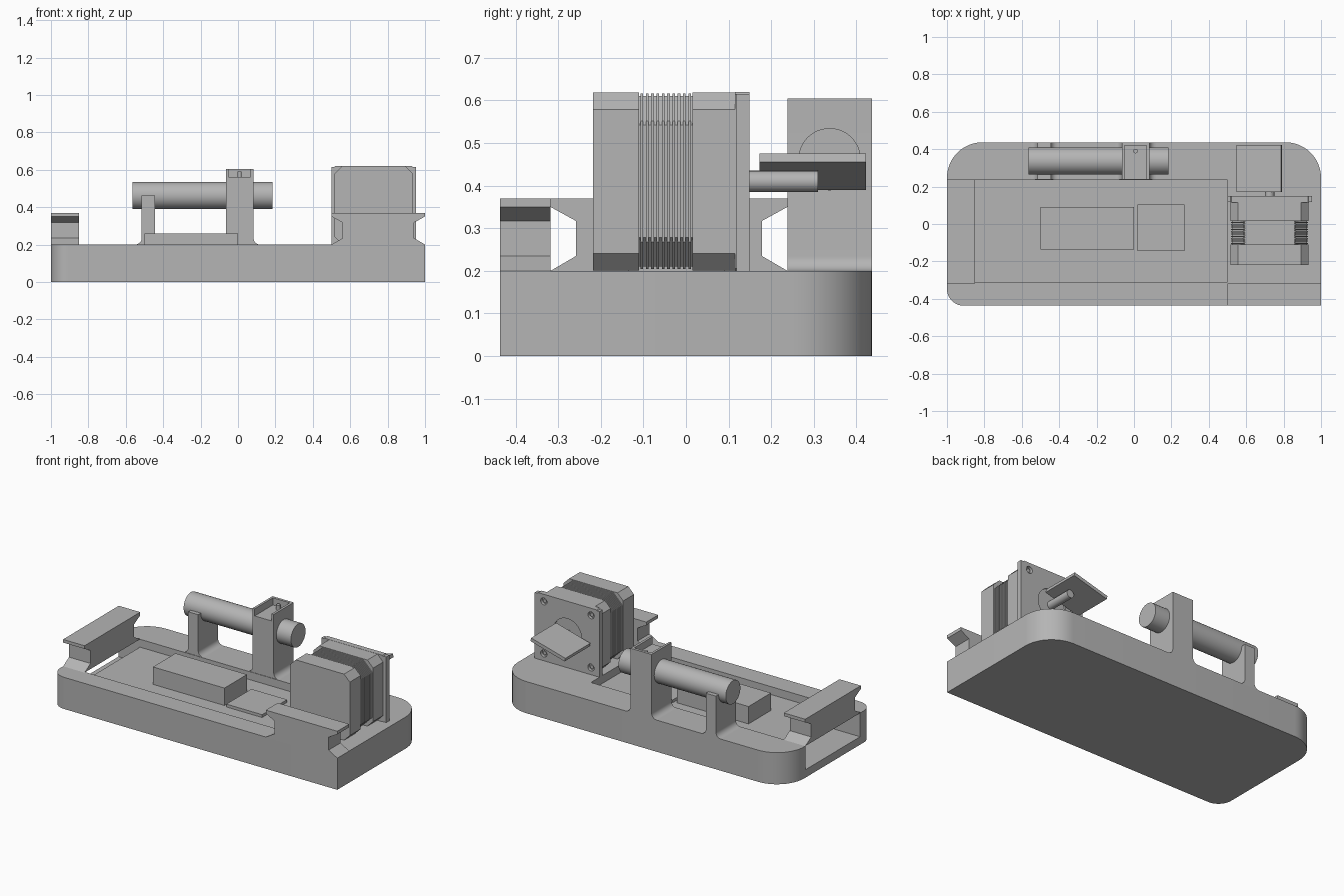
import bpy, bmesh
from math import pi, cos, sin, radians
from mathutils import Vector

old = bpy.data.objects.get("Cube")
if old:
    bpy.data.objects.remove(old)

grey = bpy.data.materials.new("plain_grey")
grey.use_nodes = True
grey.diffuse_color = (0.46, 0.46, 0.46, 1)
grey.node_tree.nodes["Principled BSDF"].inputs["Base Color"].default_value = (0.46, 0.46, 0.46, 1)


def prism(name, pts, axis, lo, hi):
    """Extrude a 2D outline along an axis; the outline uses the other two axes in order."""
    def place(p, d):
        c = list(p)
        c.insert("xyz".index(axis), d)
        return Vector(c)
    bm = bmesh.new()
    a = [bm.verts.new(place(p, lo)) for p in pts]
    b = [bm.verts.new(place(p, hi)) for p in pts]
    bm.faces.new(a)
    bm.faces.new(b)
    for i in range(len(pts)):
        j = (i + 1) % len(pts)
        bm.faces.new((a[i], a[j], b[j], b[i]))
    bmesh.ops.recalc_face_normals(bm, faces=bm.faces)
    mesh = bpy.data.meshes.new(name)
    bm.to_mesh(mesh)
    bm.free()
    mesh.materials.append(grey)
    ob = bpy.data.objects.new(name, mesh)
    bpy.context.collection.objects.link(ob)
    return ob


def arc(cx, cy, r, start, end, n=12):
    step = radians(end - start) / n
    return [(cx + r * cos(radians(start) + step * i), cy + r * sin(radians(start) + step * i))
            for i in range(n + 1)]


def circle(cx, cy, r, n=40):
    return arc(cx, cy, r, 0, 360, n)[:-1]


def box(name, x0, x1, y0, y1, z0, z1):
    return prism(name, [(x0, y0), (x1, y0), (x1, y1), (x0, y1)], "z", z0, z1)


def select(ob):
    bpy.ops.object.select_all(action="DESELECT")
    ob.select_set(True)
    bpy.context.view_layer.objects.active = ob


def smooth(ob):
    select(ob)
    bpy.ops.object.shade_smooth_by_angle(angle=radians(30))


def cut(ob, *cutters):
    for c in cutters:
        c.hide_render = True
        select(ob)
        mod = ob.modifiers.new("cut", "BOOLEAN")
        mod.operation = "DIFFERENCE"
        mod.solver = "EXACT"
        mod.object = c
        bpy.ops.object.modifier_apply(modifier=mod.name)
        bpy.data.objects.remove(c)


# Base slab with three rounded corners, cavity open at one end
W = 0.437
outline = [(1, -W)] + arc(0.81, W - 0.19, 0.19, 0, 90) \
    + arc(-0.81, W - 0.19, 0.19, 90, 180) + arc(-0.91, -W + 0.09, 0.09, 180, 270)
base = prism("base", outline, "z", 0, 0.2)
cut(base, box("cavity", -1.1, 0.5, -0.31, 0.235, 0.05, 0.3))
smooth(base)
box("cavity_floor", -0.85, 0.5, -0.31, 0.235, 0.13, 0.15)

# Electronics on the floor
box("control_box", -0.5, 0, -0.135, 0.09, 0.15, 0.26)
box("circuit_plate", 0.02, 0.27, -0.145, 0.105, 0.15, 0.168)


# Dovetail rails
def rail(name, lo, hi, axis, start, end):
    half = [(0, 0.2), (0.06, 0.235), (0.06, 0.317), (0, 0.35), (0, 0.37)]
    pts = [(lo + d, z) for d, z in half] + [(hi - d, z) for d, z in reversed(half)]
    prism(name, pts, axis, start, end)


rail("end_rail", -0.318, 0.238, "x", -1, -0.85)
rail("front_rail", 0.5, 1, "y", -W, -0.318)


# Tube supports with filleted feet
def support(name, x0, x1, top, r=0.035):
    pts = arc(x1 + r, 0.2 + r, r, 270, 180, 8) + [(x1, top), (x0, top)] \
        + arc(x0 - r, 0.2 + r, r, 0, -90, 8)
    return prism(name, pts, "y", 0.238, W)


TUBE_Y, TUBE_Z = 0.337, 0.462
short_support = support("short_support", -0.515, -0.445, 0.462)
tall_support = support("tall_support", -0.065, 0.083, 0.605)
cut(short_support, prism("bore", circle(TUBE_Y, TUBE_Z, 0.072), "x", -0.7, -0.3))
cut(tall_support, box("clamp_recess", -0.05, 0.068, 0.2, 0.42, 0.56, 0.7))
for ob in (short_support, tall_support):
    smooth(ob)
smooth(prism("clamp_screw", circle(0.008, 0.39, 0.012, 20), "z", 0.55, 0.59))
smooth(prism("tube", circle(TUBE_Y, TUBE_Z, 0.073, 48), "x", -0.565, 0.185))


# Motor: chamfered end caps, laminated core, flange
MX, MZ = 0.725, 0.41


def octagon(half, c):
    k = half - c
    return [(MX + u, MZ + v) for u, v in
            ((-k, -half), (k, -half), (half, -k), (half, k),
             (k, half), (-k, half), (-half, k), (-half, -k))]


prism("motor_rear_cap", octagon(0.209, 0.04), "y", -0.218, -0.11)
prism("motor_front_cap", octagon(0.209, 0.04), "y", 0.015, 0.115)
LAYERS = 10
pitch = 0.125 / LAYERS
prism("motor_core", octagon(0.2, 0.068), "y", -0.11, 0.015)
for i in range(LAYERS):
    y = -0.11 + i * pitch
    prism("core_layer", octagon(0.206, 0.064), "y", y + pitch * 0.25, y + pitch * 0.75)

flange = prism("motor_flange", octagon(0.21, 0.006), "y", 0.115, 0.149)
holes = [prism("screw_hole", circle(MX + sx * 0.165, MZ + sz * 0.165, 0.022, 20), "y", 0.13, 0.2)
         for sx in (-1, 1) for sz in (-1, 1)]
cut(flange, prism("pilot_recess", circle(MX, MZ, 0.1), "y", 0.138, 0.2), *holes)
smooth(flange)
for sx in (-1, 1):
    for sz in (-1, 1):
        smooth(prism("flange_screw", circle(MX + sx * 0.165, MZ + sz * 0.165, 0.012, 16),
                     "y", 0.125, 0.14))
box("flange_lip", 0.5, 0.953, 0.118, 0.149, 0.2, 0.615)

# Shaft and tilted shutter plate
cut(bpy.data.objects["flange_lip"],
    prism("lip_opening", octagon(0.208, 0.006), "y", 0.1, 0.2))
smooth(prism("motor_shaft", circle(MX, MZ, 0.025, 24), "y", 0.12, 0.31))
prism("shutter_plate", [(0.553, 0.39), (0.792, 0.455), (0.787, 0.476), (0.548, 0.411)],
      "y", 0.172, 0.422)
